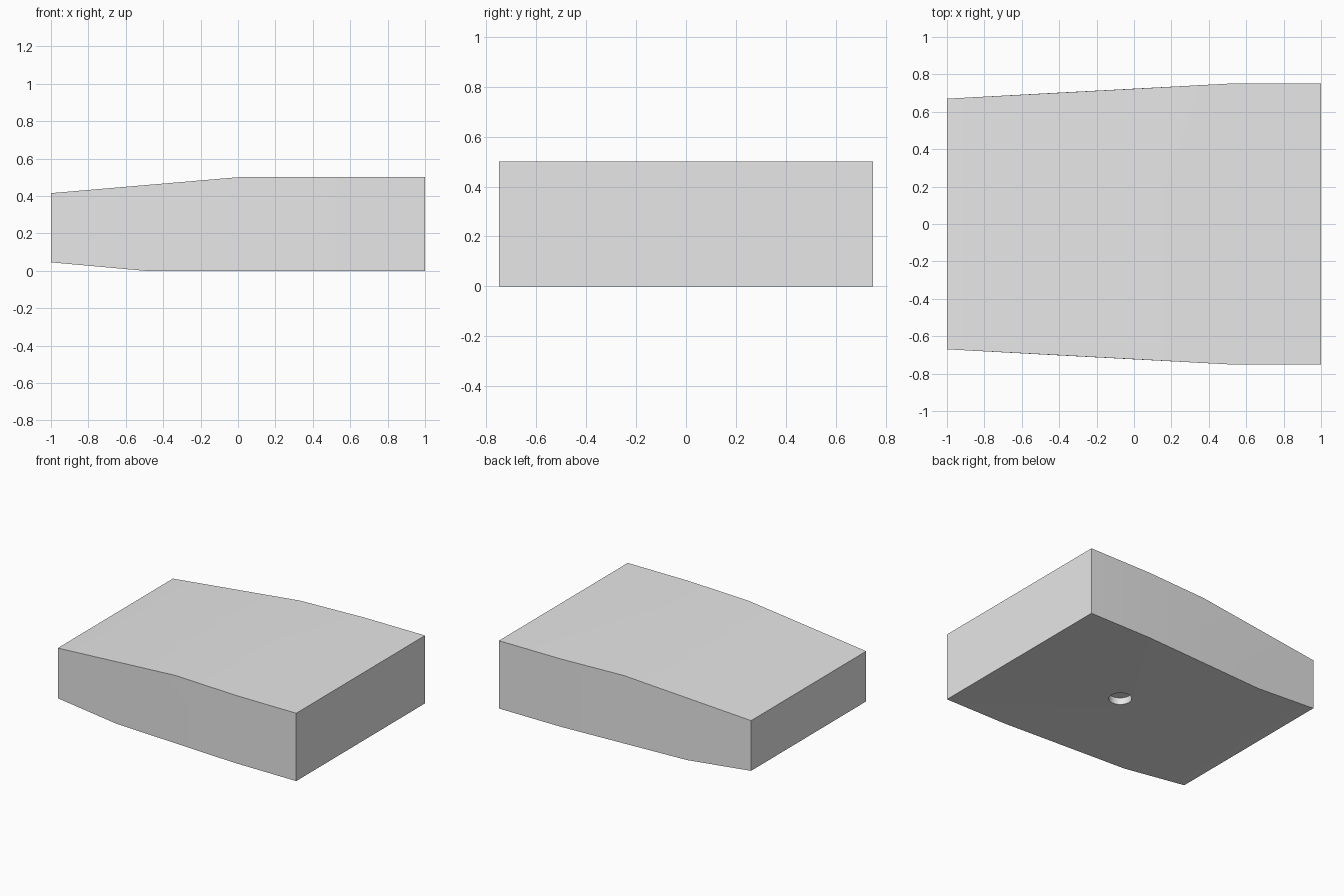
import bpy
import bmesh
from mathutils import Matrix

default = bpy.data.objects.get("Cube")
if default:
    bpy.data.objects.remove(default, do_unlink=True)

grey = bpy.data.materials.new("light_grey")
grey.use_nodes = True
grey.diffuse_color = (0.8, 0.8, 0.8, 1)
grey.node_tree.nodes["Principled BSDF"].inputs["Base Color"].default_value = (0.8, 0.8, 0.8, 1)


def make_object(name, bm):
    mesh = bpy.data.meshes.new(name)
    bm.to_mesh(mesh)
    bm.free()
    mesh.materials.append(grey)
    obj = bpy.data.objects.new(name, mesh)
    bpy.context.collection.objects.link(obj)
    return obj


# Tapered block: rectangular sections (x, half width, bottom, top) joined along x
sections = [
    (-1.0, 0.67, 0.045, 0.415),
    (-0.5, 0.697, 0.0, 0.4575),
    (0.0, 0.723, 0.0, 0.5),
    (0.5, 0.75, 0.0, 0.5),
    (1.0, 0.75, 0.0, 0.5),
]
bm = bmesh.new()
rings = [[bm.verts.new((x, y, z)) for y, z in ((-w, lo), (w, lo), (w, hi), (-w, hi))]
         for x, w, lo, hi in sections]
for a, b in zip(rings, rings[1:]):
    for i in range(4):
        j = (i + 1) % 4
        bm.faces.new((a[i], a[j], b[j], b[i]))
bm.faces.new(rings[0])
bm.faces.new(rings[-1])
bmesh.ops.recalc_face_normals(bm, faces=bm.faces)
# Merge flat neighbours, keeping the slight bends
bmesh.ops.dissolve_limit(bm, angle_limit=0.01, verts=bm.verts, edges=bm.edges)
block = make_object("tapered_block", bm)

# Shallow round socket in the underside
bm = bmesh.new()
bmesh.ops.create_cone(bm, cap_ends=True, segments=32, radius1=0.077, radius2=0.077,
                      depth=0.1, matrix=Matrix.Translation((0.12, 0, 0)))
cutter = make_object("socket_cutter", bm)
cutter.hide_render = True

cut = block.modifiers.new("socket", 'BOOLEAN')
cut.operation = 'DIFFERENCE'
cut.solver = 'EXACT'
cut.object = cutter

bpy.ops.object.select_all(action='DESELECT')
block.select_set(True)
bpy.context.view_layer.objects.active = block
bpy.ops.object.modifier_apply(modifier=cut.name)
bpy.data.objects.remove(cutter, do_unlink=True)
bpy.ops.object.shade_smooth_by_angle()
